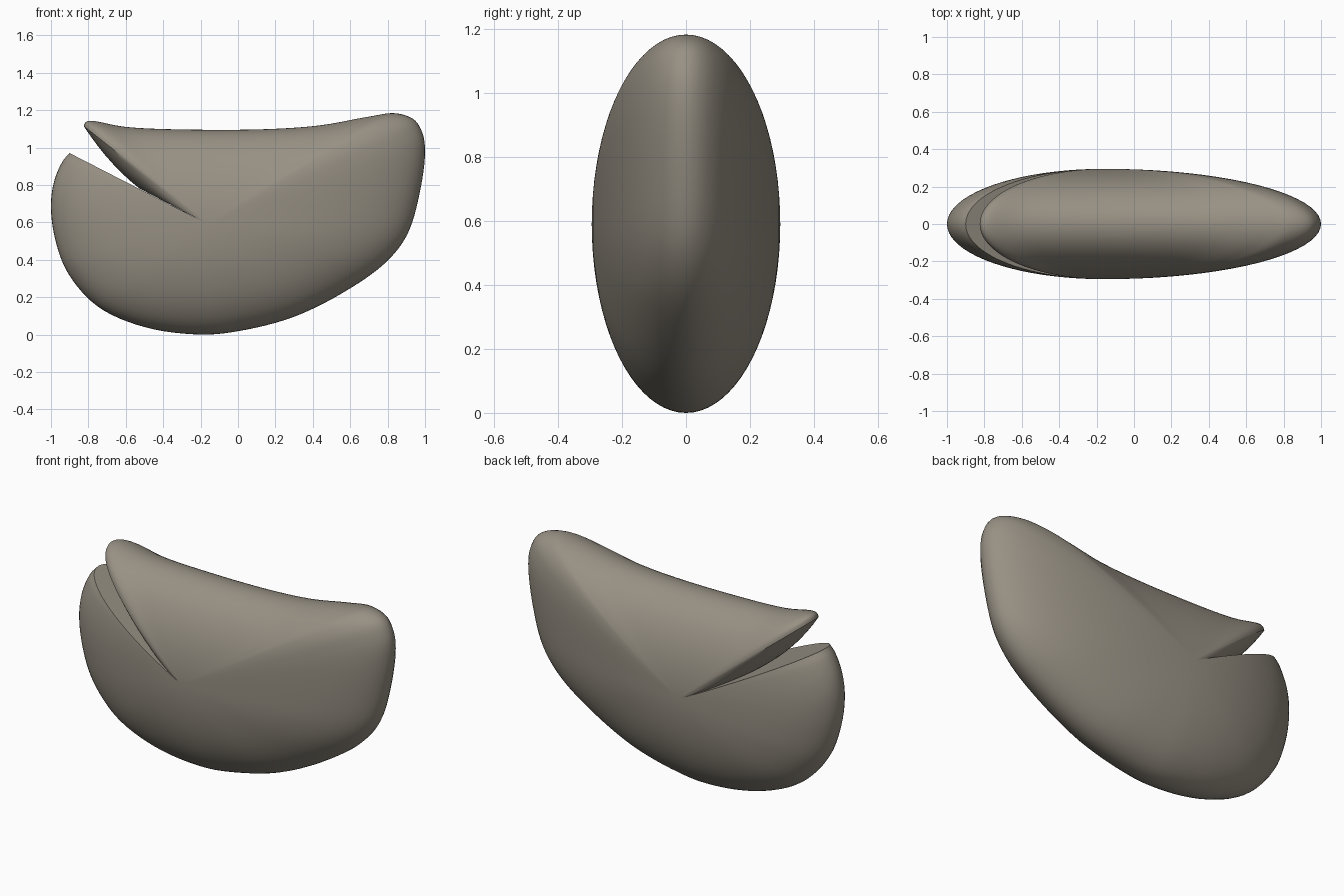
import bpy, bmesh, math
from mathutils import Vector

if "Cube" in bpy.data.objects:
    bpy.data.objects.remove(bpy.data.objects["Cube"])

PIVOT = Vector((-0.16, 0, 0.59))   # mouth hinge axis
HALF_W = 0.295
N_ARC, N_SUB, N_MOUTH = 40, 6, 14

# Side outline, from lower lip around the belly and tail to upper lip
OUTLINE = [(-0.90, 0.97), (-0.935, 0.93), (-0.98, 0.83), (-1.0, 0.70), (-0.98, 0.52),
           (-0.91, 0.33), (-0.75, 0.15), (-0.5, 0.04), (-0.2, 0.0), (0, 0.018),
           (0.3, 0.095), (0.6, 0.247), (0.8, 0.395), (0.905, 0.535), (0.97, 0.75),
           (1.0, 0.98), (0.985, 1.08), (0.94, 1.15), (0.84, 1.183), (0.7, 1.165),
           (0.45, 1.12), (0.2, 1.10), (-0.2, 1.095), (-0.6, 1.11), (-0.79, 1.143),
           (-0.815, 1.135), (-0.825, 1.115)]


def spline(points, n):
    """Centripetal spline through the outline points."""
    p = [Vector((x, 0, z)) for x, z in points]
    p = [2 * p[0] - p[1]] + p + [2 * p[-1] - p[-2]]
    out = []
    for i in range(1, len(p) - 2):
        a, b, c, d = p[i - 1:i + 3]
        t0 = 0
        t1 = t0 + (b - a).length ** 0.5
        t2 = t1 + (c - b).length ** 0.5
        t3 = t2 + (d - c).length ** 0.5
        for k in range(n):
            t = t1 + (t2 - t1) * k / n
            a1 = a.lerp(b, (t - t0) / (t1 - t0))
            a2 = b.lerp(c, (t - t1) / (t2 - t1))
            a3 = c.lerp(d, (t - t2) / (t3 - t2))
            b1 = a1.lerp(a2, (t - t0) / (t2 - t0))
            b2 = a2.lerp(a3, (t - t1) / (t3 - t1))
            out.append(b1.lerp(b2, (t - t1) / (t2 - t1)))
    return out + [p[-2]]


def arc_point(tip, j, f=1.0):
    """Point on the half ellipse from hinge side to hinge side through tip."""
    t = math.pi * j / N_ARC
    p = PIVOT + (tip - PIVOT) * math.sin(t) * f
    p.y = HALF_W * math.cos(t)
    return p


def skin(bm, rows):
    verts = [[bm.verts.new(p) for p in row] for row in rows]
    for r0, r1 in zip(verts, verts[1:]):
        for j in range(len(r0) - 1):
            bm.faces.new((r0[j], r0[j + 1], r1[j + 1], r1[j]))


curve = spline(OUTLINE, N_SUB)
low, up = curve[0], curve[-1]
bm = bmesh.new()

# Outer skin: half ellipses fanned around the hinge
skin(bm, [[arc_point(tip, j) for j in range(N_ARC + 1)] for tip in curve])

# Mouth floor (flat) and roof (sloping down until it nearly meets the floor)
steps = [i / N_MOUTH for i in range(N_MOUTH + 1)]
skin(bm, [[arc_point(low, j, f) for j in range(N_ARC + 1)] for f in steps])
roof = []
for f in steps:
    bulge = 0.97 * min(1, 2 * (1 - f))
    roof.append([arc_point(up, j, f).lerp(arc_point(low, j, f), bulge)
                 for j in range(N_ARC + 1)])
skin(bm, roof)

bmesh.ops.remove_doubles(bm, verts=bm.verts, dist=0.0002)
bmesh.ops.recalc_face_normals(bm, faces=bm.faces)
mesh = bpy.data.meshes.new("open_mouth_body")
bm.to_mesh(mesh)
bm.free()
body = bpy.data.objects.new("open_mouth_body", mesh)
bpy.context.collection.objects.link(body)

# Warm dark grey colour
mat = bpy.data.materials.new("warm_grey")
mat.diffuse_color = (0.31, 0.28, 0.23, 1)
mat.use_nodes = True
mat.node_tree.nodes["Principled BSDF"].inputs["Base Color"].default_value = mat.diffuse_color
mesh.materials.append(mat)

bpy.context.view_layer.objects.active = body
body.select_set(True)
bpy.ops.object.shade_smooth_by_angle(angle=math.radians(40))
